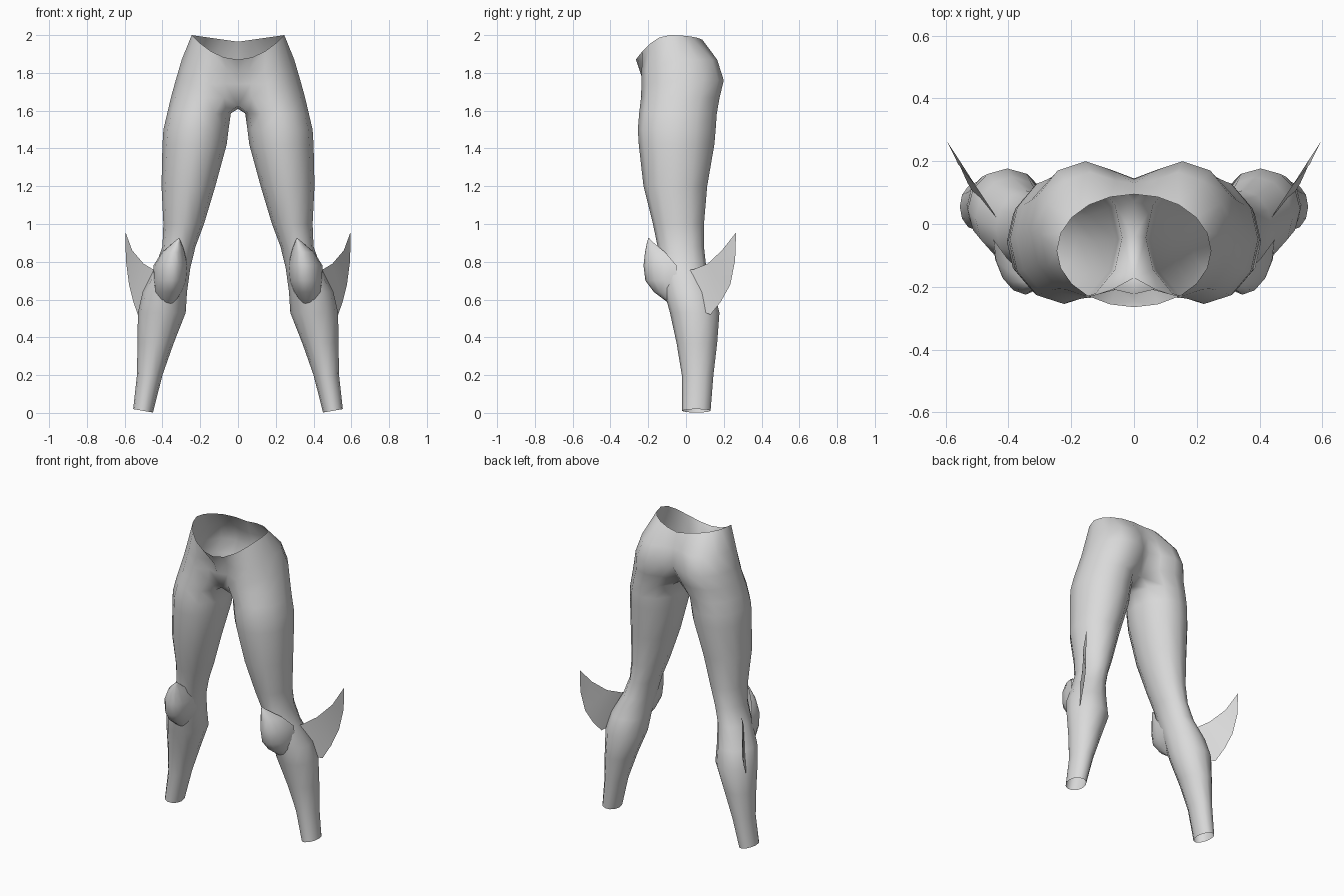
import bpy, bmesh, math

if "Cube" in bpy.data.objects:
    bpy.data.objects.remove(bpy.data.objects["Cube"])

N = 12  # sides of each leg

grey = bpy.data.materials.new("light_grey")
grey.diffuse_color = (0.7, 0.7, 0.7, 1)
grey.use_nodes = True
grey.node_tree.nodes["Principled BSDF"].inputs["Base Color"].default_value = grey.diffuse_color


def make(name, rows, closed=False, extra=(), angle=60):
    """Loft rows of points into a sheet, mirrored across x = 0."""
    bm = bmesh.new()
    grid = [[bm.verts.new(p) for p in row] for row in rows]
    for a, b in zip(grid, grid[1:]):
        n = len(a)
        for i in range(n if closed else n - 1):
            j = (i + 1) % n
            bm.faces.new((a[i], a[j], b[j], b[i]))
    # further open rows continue from the last closed row, skipping its inner point
    last = grid[-1][1:]
    for row in extra:
        new = [bm.verts.new(p) for p in row]
        for i in range(len(new) - 1):
            bm.faces.new((last[i], last[i + 1], new[i + 1], new[i]))
        last = new
    bmesh.ops.recalc_face_normals(bm, faces=bm.faces)
    me = bpy.data.meshes.new(name)
    bm.to_mesh(me)
    bm.free()
    me.materials.append(grey)
    ob = bpy.data.objects.new(name, me)
    bpy.context.collection.objects.link(ob)
    bpy.context.view_layer.objects.active = ob
    ob.select_set(True)
    bpy.ops.object.shade_smooth_by_angle(angle=math.radians(angle))
    m = ob.modifiers.new("mirror", "MIRROR")
    m.use_clip = True
    m.merge_threshold = 0.0005
    ob.select_set(False)
    return ob


def ring(z, x0, x1, y0, y1, tilt=0.0, dip=0.0):
    """Oval section; point 0 is the inner side, then front, outer, back."""
    pts = []
    for i in range(N):
        a = 2 * math.pi * i / N
        c, s = math.cos(a), math.sin(a)
        pts.append(((x0 + x1) / 2 - (x1 - x0) / 2 * c,
                    (y0 + y1) / 2 - (y1 - y0) / 2 * s,
                    z - tilt * c - dip * max(0, s)))
    return pts


# Legs, ankle to crotch: z, inner x, outer x, front y, back y
legs = [ring(0.011, 0.45, 0.555, -0.02, 0.13, tilt=0.009)]
legs += [ring(*r) for r in (
    (0.20, 0.40, 0.535, -0.022, 0.145),
    (0.37, 0.34, 0.532, -0.05, 0.165),
    (0.53, 0.277, 0.53, -0.085, 0.177),
    (0.64, 0.270, 0.505, -0.115, 0.15),
    (0.77, 0.252, 0.44, -0.14, 0.107),
    (0.88, 0.225, 0.40, -0.15, 0.095),
    (1.00, 0.18, 0.395, -0.175, 0.095),
    (1.20, 0.12, 0.405, -0.225, 0.112),
    (1.42, 0.06, 0.40, -0.25, 0.15),
    (1.50, 0.05, 0.395, -0.255, 0.157),
    (1.585, 0.038, 0.375, -0.248, 0.163))]

# Crotch ring meets the centre line
crotch = ring(1.67, -0.02, 0.355, -0.238, 0.178)
crotch[0] = (0, -0.04, 1.61)
crotch[1] = (0, -0.17, 1.625)
crotch[-1] = (0, 0.07, 1.63)
legs.append(crotch)

# Hips: half sections from front centre round to back centre
hips = []
for z, x0, x1, y0, y1, front, back, dip in (
        (1.76, -0.02, 0.33, -0.236, 0.20, -0.222, 0.145, 0.02),
        (1.87, -0.02, 0.298, -0.235, 0.165, -0.245, 0.13, 0.06)):
    arc = ring(z, x0, x1, y0, y1, dip=dip)[1:]
    arc[0] = (0, front, z - dip)
    arc[-1] = (0, back, z)
    hips.append(arc)

# Open waist edge, low at the front and highest at the sides
waist = []
for k in range(N - 1):
    t = math.pi * k / (N - 2)
    s, c = math.sin(t), math.cos(t)
    z = 1.87 + 0.13 * s * s if c > 0 else 1.965 + 0.035 * s
    waist.append((0 if k in (0, N - 2) else 0.245 * s, -0.085 - 0.18 * c, z))
hips.append(waist)
make("legs_and_hips", legs, closed=True, extra=hips, angle=80)

# Knee guards: bulging shell with a pointed top
# z, centre x, half width, front y, back y
guard = []
for z, cx, hw, yf, yb in (
        (0.58, 0.37, 0.03, -0.09, -0.07),
        (0.64, 0.36, 0.065, -0.17, -0.06),
        (0.70, 0.35, 0.08, -0.215, -0.05),
        (0.78, 0.345, 0.082, -0.225, -0.05),
        (0.85, 0.335, 0.055, -0.217, -0.11),
        (0.90, 0.32, 0.02, -0.207, -0.17),
        (0.925, 0.312, 0.002, -0.20, -0.195)):
    row = []
    for k in range(-4, 5):
        t = math.pi / 2 * k / 4
        skew = 0.25 * hw * max(0, math.sin(t))
        row.append((cx + hw * math.sin(t) + skew,
                    yb - (yb - yf) * math.cos(t), z))
    guard.append(row)
make("knee_guards", guard)

# Swept fins on the outside of the shins: upper edge and lower edge
upper = [(0.41, -0.03, 0.75), (0.45, 0.04, 0.76), (0.50, 0.115, 0.79),
         (0.56, 0.19, 0.86), (0.595, 0.265, 0.955)]
lower = [(0.47, 0.03, 0.56), (0.53, 0.13, 0.52), (0.555, 0.185, 0.59),
         (0.577, 0.235, 0.68), (0.594, 0.26, 0.81)]
make("shin_fins", [upper, lower])
